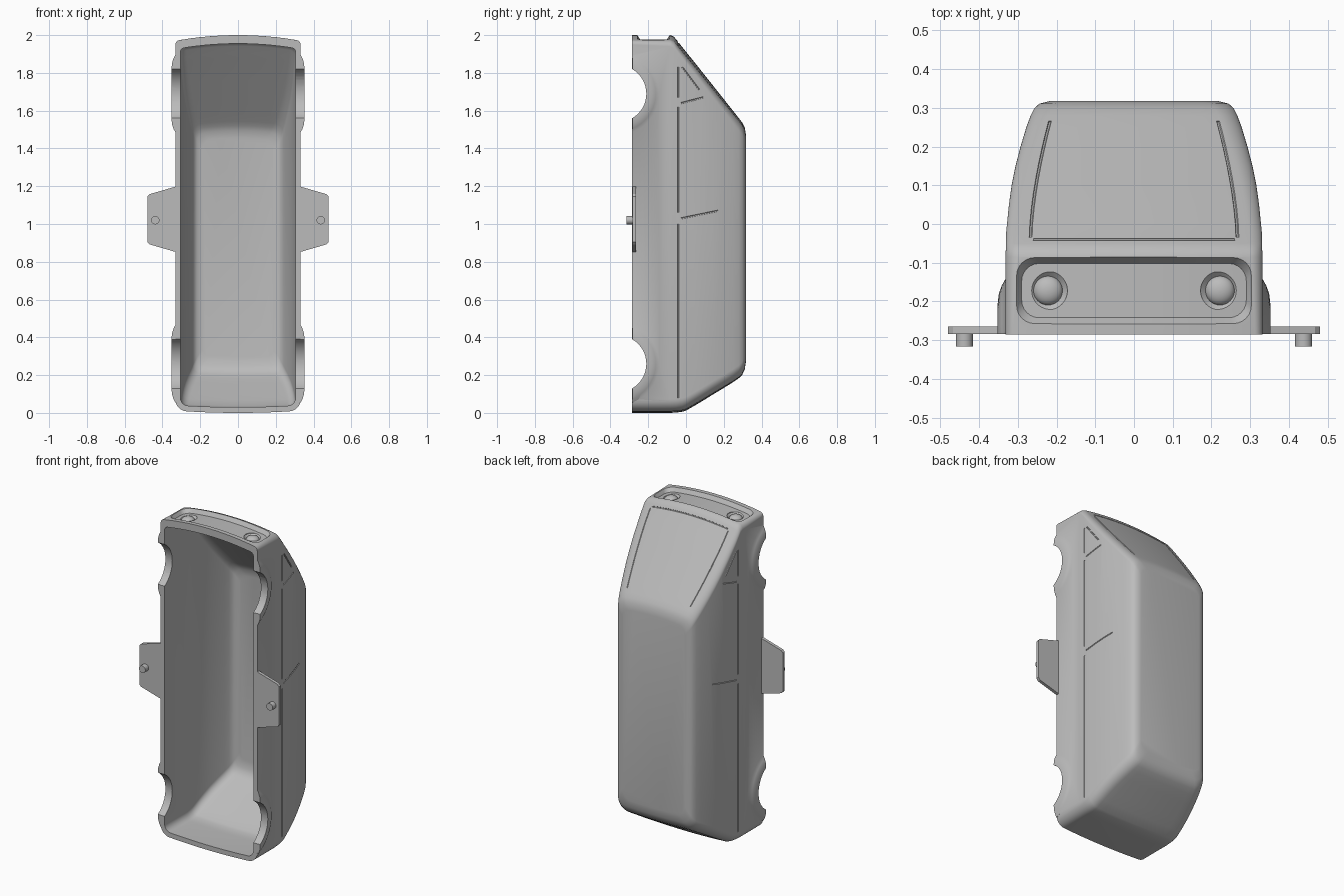
import bpy, bmesh
from math import sin, cos, pi, sqrt
from mathutils import Vector, Matrix

if "Cube" in bpy.data.objects:
    bpy.data.objects.remove(bpy.data.objects["Cube"])

grey = bpy.data.materials.new("plain grey")
grey.use_nodes = True
grey.diffuse_color = (0.5, 0.5, 0.5, 1)
grey.node_tree.nodes["Principled BSDF"].inputs["Base Color"].default_value = (0.5, 0.5, 0.5, 1)

RIM, WIDE = -0.285, 0.33


def finish(bm, name):
    bmesh.ops.recalc_face_normals(bm, faces=bm.faces)
    mesh = bpy.data.meshes.new(name)
    bm.to_mesh(mesh)
    bm.free()
    mesh.materials.append(grey)
    obj = bpy.data.objects.new(name, mesh)
    bpy.context.collection.objects.link(obj)
    return obj


def loft(rings, name):
    bm = bmesh.new()
    rows = [[bm.verts.new(p) for p in ring] for ring in rings]
    n = len(rows[0])
    for a, b in zip(rows, rows[1:]):
        for i in range(n):
            j = (i + 1) % n
            bm.faces.new((a[i], a[j], b[j], b[i]))
    bm.faces.new(rows[0][::-1])
    bm.faces.new(rows[-1])
    return finish(bm, name)


def disc(axis, centre, radius, n=48):
    # circle of points around the x, y or z axis
    c = Vector(centre)
    u, v = [Vector(e) for i, e in enumerate(((1, 0, 0), (0, 1, 0), (0, 0, 1))) if i != axis]
    return [c + u * radius * cos(2 * pi * i / n) + v * radius * sin(2 * pi * i / n) for i in range(n)]


def boolean(obj, tool, operation="DIFFERENCE"):
    mod = obj.modifiers.new(operation, "BOOLEAN")
    mod.operation, mod.solver, mod.object = operation, "EXACT", tool
    bpy.context.view_layer.objects.active = obj
    bpy.ops.object.modifier_apply(modifier=mod.name)
    bpy.data.objects.remove(tool)


def smooth(obj, angle=0.6):
    bpy.ops.object.select_all(action="DESELECT")
    obj.select_set(True)
    bpy.context.view_layer.objects.active = obj
    bpy.ops.object.shade_smooth_by_angle(angle=angle)


# Body sections: depth y, half width, low end z, high end z
SECTIONS = [
    (RIM, .332, 0, 2), (-.085, .332, 0, 2), (-.065, .331, .001, 1.993),
    (-.05, .331, .002, 1.975), (-.02, .33, .006, 1.937), (.0, .328, .012, 1.912),
    (.05, .323, .041, 1.85), (.1, .316, .071, 1.787), (.15, .306, .102, 1.724),
    (.2, .293, .132, 1.661), (.25, .278, .163, 1.598), (.28, .267, .184, 1.56),
    (.298, .258, .202, 1.536), (.311, .244, .23, 1.51), (.318, .215, .275, 1.47)]


def section_at(y):
    for a, b in zip(SECTIONS, SECTIONS[1:]):
        if y <= b[0]:
            t = (y - a[0]) / (b[0] - a[0])
            return [p + (q - p) * t for p, q in zip(a, b)]
    return SECTIONS[-1]


def bow(x):
    return 0.03 * (x / WIDE) ** 2


def ring(y, w, low, high, t, inner=0):
    # rounded rectangle with bowed ends
    r_top, r_low = .02 + .03 * t, .06 - inner * .02
    pts = []
    for sx, top in ((1, 1), (-1, 1), (-1, 0), (1, 0)):
        r = r_top if top else r_low
        edge = w - r
        arc = [(sx * (edge + r * cos(a)), r - r * sin(a)) for a in [pi / 16 * k for k in range(9)]]
        side = arc if sx == (1 if top else -1) else arc[::-1]
        pts += [(x, y, high - d - bow(x) if top else low + d + bow(x) * .4) for x, d in side]
        if sx == (1 if top else -1):
            for k in range(1, 12):
                x = sx * edge * (1 - k / 6)
                pts.append((x, y, high - bow(x) if top else low + bow(x) * .4))
    return pts


outer, inside = [], []
for y, w, low, high in SECTIONS:
    t = (y - RIM) / .603
    outer.append(ring(y, w, low, high, t))
    inside.append(ring(RIM + t * .575, w - .027, low + .03 - .01 * t, high - .045 + .03 * t, t, 1))
body = loft(inside[::-1] + outer, "van_body_shell")

# Wheel arches with domed flares
for z in (.26, 1.69):
    for s in (1, -1):
        flare = loft([disc(0, (s * x, -.36, z), r) for x, r in
                      ((.316, .225), (.332, .218), (.342, .2), (.349, .18), (.352, .155), (.352, .12))], "flare")
        bm = bmesh.new()
        bm.from_mesh(flare.data)
        cut = bmesh.ops.bisect_plane(bm, geom=bm.verts[:] + bm.edges[:] + bm.faces[:],
                                     plane_co=(0, RIM + .0005, 0), plane_no=(0, -1, 0), clear_outer=True)
        bmesh.ops.holes_fill(bm, edges=[e for e in bm.edges if e.is_boundary])
        bmesh.ops.recalc_face_normals(bm, faces=bm.faces)
        bm.to_mesh(flare.data)
        bm.free()
        boolean(body, flare, "UNION")
    boolean(body, loft([disc(0, (x, -.36, z), .15) for x in (-.5, .5)], "arch_cutter"))

# Recessed grille panel with sloping rim, following the bowed end
columns = []
half, mid, tall, r = .29, -.172, .07, .045
steps = [-half + r * (1 - cos(k * pi / 12)) for k in range(7)]
xs = steps + [(-half + r) * (1 - k / 6) for k in range(1, 12)] + [-x for x in steps[::-1]]
for x in xs:
    d = max(0, abs(x) - half + r)
    h = tall - r + sqrt(max(0, r * r - d * d))
    X, H, floor = x * 1.09, h + .03, 2 - bow(x)
    columns.append([(x, mid - h, floor - .024), (x, mid + h, floor - .024),
                    (X, mid + H, floor + .02), (X, mid - H, floor + .02)])
boolean(body, loft(columns, "grille_cutter"))

# Headlight sockets and domes
for s, side in ((1, "left"), (-1, "right")):
    boolean(body, loft([disc(2, (s * .222, mid, z), q) for z, q in
                        ((1.951, .036), (1.964, .05), (2.05, .05))], "socket_cutter"))
    lamp = loft([disc(2, (s * .222, mid, 1.948 + .024 * sin(a)), .037 * cos(a) + .001)
                 for a in [k * pi / 16 for k in range(9)]], side + "_headlight")
    smooth(lamp)


def groove(points, size=.0045):
    pts = [Vector(p) for p in points]
    rings = []
    for i, p in enumerate(pts):
        d = (pts[min(i + 1, len(pts) - 1)] - pts[max(i - 1, 0)]).normalized()
        side = d.orthogonal().normalized() if i == 0 else (side - d * side.dot(d)).normalized()
        up = d.cross(side)
        rings.append([p + size * (side * cos(k * pi / 3) + up * sin(k * pi / 3)) for k in range(6)])
    boolean(body, loft(rings, "groove_cutter"))


def along(a, b, n=6):
    return [Vector(a).lerp(Vector(b), k / n) for k in range(n + 1)]


# Side window grooves: paths in depth and height
for s in (1, -1):
    for a, b in (((-.04, .08), (-.04, 1.0)), ((-.04, 1.06), (-.04, 1.62)), ((-.04, 1.67), (-.04, 1.83)),
                 ((-.025, 1.03), (.17, 1.07)), ((-.025, 1.64), (.09, 1.67)), ((-.02, 1.83), (.07, 1.71))):
        groove([(s * section_at(p.x)[1], p.x, p.y) for p in along(a, b)])
    # Windscreen side grooves
    path = []
    for k in range(9):
        y = -.034 + .3 * k / 8
        x = .267 - .05 * (k / 8) ** 1.6
        path.append((s * x, y, section_at(y)[3] - bow(x)))
    groove(path, .004)
# Windscreen lower groove
groove([(x, -.04, section_at(-.04)[3] - bow(x)) for x in [.26 * (k / 6 - 1) for k in range(13)]], .004)
smooth(body)

# Mounting tabs with pegs
for s, side in ((1, "left"), (-1, "right")):
    outline = [(.315, .848), (.33, .852), (.468, .892), (.48, .905),
               (.48, 1.145), (.468, 1.158), (.33, 1.198), (.315, 1.202)]
    loft([[(s * x, y, z) for x, z in outline] for y in (-.284, -.265)], side + "_mounting_tab")
    peg = loft([disc(1, (s * .438, y, 1.02), .022, 32) for y in (-.316, -.28)], side + "_peg")
    smooth(peg)
